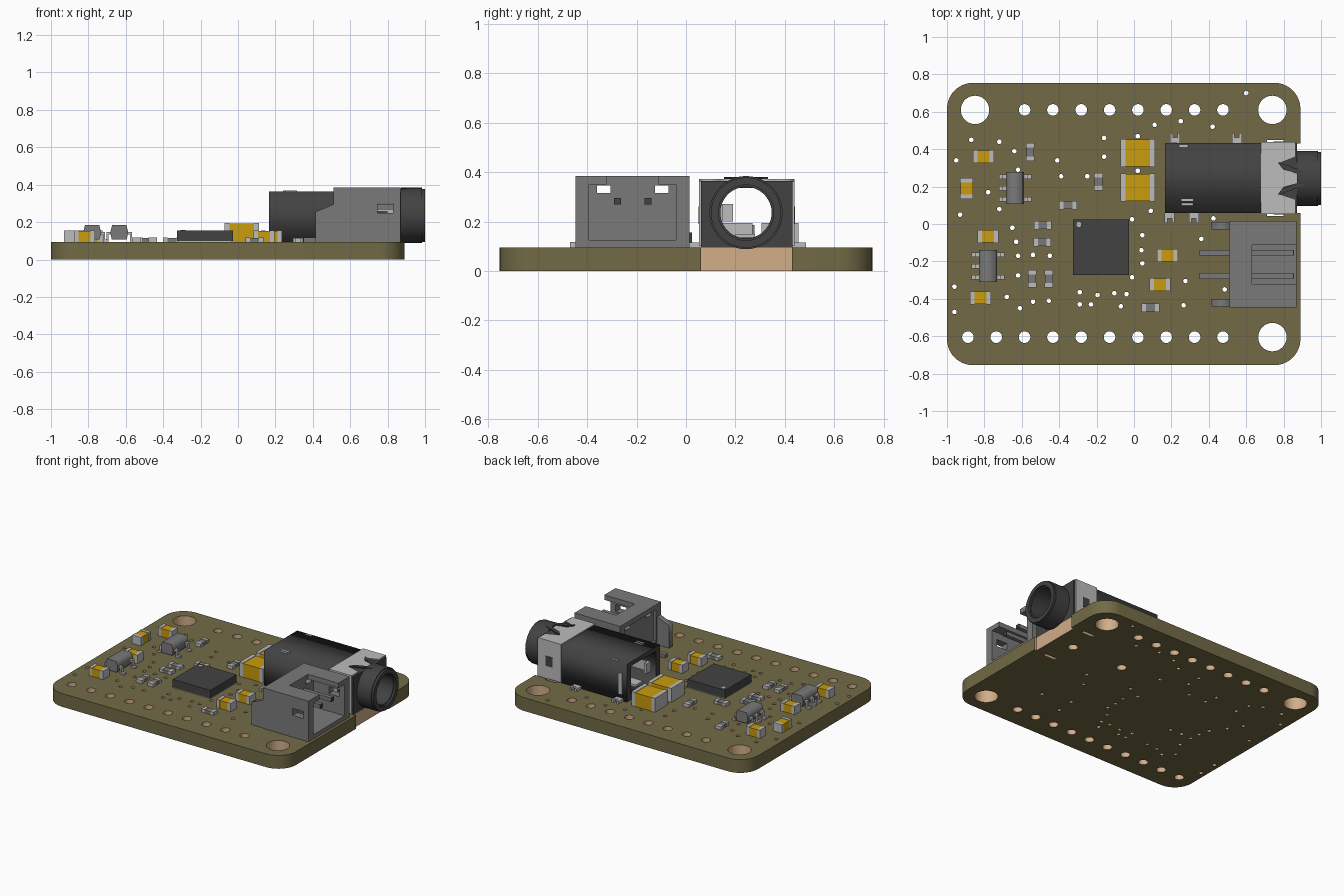
import bpy, bmesh, math
from mathutils import Matrix

if "Cube" in bpy.data.objects:
    bpy.data.objects.remove(bpy.data.objects["Cube"])


def material(name, rgb):
    m = bpy.data.materials.new(name)
    lin = [((c / 255 + 0.055) / 1.055) ** 2.4 for c in rgb]
    m.diffuse_color = (*lin, 1)
    m.use_nodes = True
    m.node_tree.nodes["Principled BSDF"].inputs["Base Color"].default_value = m.diffuse_color
    return m


OLIVE = material("olive board", (114, 106, 70))
TAN = material("bare cut edge", (210, 174, 138))
DARK = material("dark plastic", (66, 66, 67))
GREY = material("mid grey", (122, 122, 122))
LIGHT = material("light metal", (188, 188, 188))
GOLD = material("gold ceramic", (202, 156, 14))
T = 0.095  # board thickness


def boxes(name, mat, *specs):
    """One object from boxes given as x0, x1, y0, y1, z0, z1."""
    bm = bmesh.new()
    for x0, x1, y0, y1, z0, z1 in specs:
        m = Matrix.Translation(((x0 + x1) / 2, (y0 + y1) / 2, (z0 + z1) / 2))
        bmesh.ops.create_cube(bm, size=1, matrix=m @ Matrix.Diagonal((x1 - x0, y1 - y0, z1 - z0, 1)))
    me = bpy.data.meshes.new(name)
    bm.to_mesh(me)
    bm.free()
    ob = bpy.data.objects.new(name, me)
    bpy.context.collection.objects.link(ob)
    me.materials.append(mat)
    return ob


AXES = {
    'z': Matrix.Identity(4),
    'x': Matrix(((0, 0, 1, 0), (1, 0, 0, 0), (0, 1, 0, 0), (0, 0, 0, 1))),   # outline in (y, z)
    'y': Matrix(((1, 0, 0, 0), (0, 0, -1, 0), (0, 1, 0, 0), (0, 0, 0, 1))),  # outline in (x, z), depth -y
}


def extrude(name, mat, loops, a, b, axis='z', smooth=False):
    """Filled outline with holes, extruded from a to b along an axis."""
    cu = bpy.data.curves.new(name, 'CURVE')
    cu.dimensions, cu.fill_mode, cu.extrude = '2D', 'BOTH', (b - a) / 2
    for loop in loops:
        sp = cu.splines.new('POLY')
        sp.points.add(len(loop) - 1)
        for p, (u, v) in zip(sp.points, loop):
            p.co = (u, v, 0, 1)
        sp.use_cyclic_u = True
    ob = bpy.data.objects.new(name, cu)
    bpy.context.collection.objects.link(ob)
    bpy.ops.object.select_all(action='DESELECT')
    bpy.context.view_layer.objects.active = ob
    ob.select_set(True)
    bpy.ops.object.convert(target='MESH')
    ob = bpy.context.view_layer.objects.active
    bm = bmesh.new()
    bm.from_mesh(ob.data)
    bmesh.ops.remove_doubles(bm, verts=bm.verts, dist=1e-5)
    bm.transform(AXES[axis] @ Matrix.Translation((0, 0, (a + b) / 2)))
    bmesh.ops.recalc_face_normals(bm, faces=bm.faces)
    bm.to_mesh(ob.data)
    bm.free()
    ob.data.materials.clear()
    ob.data.materials.append(mat)
    if smooth:
        bpy.ops.object.shade_smooth_by_angle(angle=math.radians(30))
    return ob


def circle(x, y, r, n=24):
    return [(x + r * math.cos(2 * math.pi * i / n), y + r * math.sin(2 * math.pi * i / n)) for i in range(n)]


def rect(x0, x1, y0, y1):
    return [(x0, y0), (x1, y0), (x1, y1), (x0, y1)]


# --- Board: rounded outline with a notch on the right edge, and all holes
BX0, BX1, BY, R = -1.0, 0.89, 0.755, 0.14
outline = []
for cx, cy, start in ((BX1 - R, -BY + R, 270), (BX1 - R, BY - R, 0), (BX0 + R, BY - R, 90), (BX0 + R, -BY + R, 180)):
    for i in range(11):
        t = math.radians(start + 9 * i)
        outline.append((cx + R * math.cos(t), cy + R * math.sin(t)))
    if start == 270:
        outline += [(BX1, 0.06), (0.872, 0.06), (0.872, 0.43), (BX1, 0.43)]
holes = [circle(x, y, 0.076, 32) for x, y in ((-0.85, 0.61), (0.74, 0.61), (0.74, -0.605))]
holes += [circle(-0.585 + 0.1515 * i, 0.61, 0.031) for i in range(8)]
holes += [circle(-0.888 + 0.1515 * i, -0.605, 0.031) for i in range(10)]
holes += [circle(x, 0.243, 0.032) for x in (0.31, 0.72)]
holes += [rect(0.71, 0.80, y - 0.012, y + 0.012) for y in (0.055, 0.438)]
vias = [(-.87, .45), (-.72, .44), (-.95, .34), (-.64, .39), (-.41, .34), (-.16, .46), (-.16, .36), (.02, .47),
        (.11, .53), (.25, .55), (.42, .52), (.60, .70), (.02, .285), (-.93, .05), (-.78, .17), (-.72, .08),
        (-.62, .29), (-.39, .255), (-.25, .255), (.09, .07), (-.01, .025), (.045, -.06), (.04, -.14), (.045, -.21),
        (-.01, -.285), (.36, -.08), (.425, .03), (.275, -.305), (.485, -.35), (.265, -.435), (-.29, -.365),
        (-.29, -.43), (-.23, -.43), (-.195, -.38), (-.105, -.37), (-.04, -.375), (-.07, -.44), (-.68, -.39),
        (-.61, -.45), (-.54, -.415), (-.455, -.41), (-.62, -.275), (-.62, -.17), (-.54, -.165), (-.45, -.17),
        (-.63, -.095), (-.65, -.02), (-.96, -.335), (-.96, -.47)]
holes += [circle(x, y, 0.0125, 12) for x, y in vias]
board = extrude("circuit_board", OLIVE, [outline] + holes, 0, T, smooth=True)
board.data.materials.append(TAN)
for f in board.data.polygons:  # walls inside the outer outline are bare
    if abs(f.normal.z) < 0.5:
        qx = abs(f.center.x - (BX0 + BX1) / 2) - (BX1 - BX0) / 2 + R
        qy = abs(f.center.y) - BY + R
        d = math.hypot(max(qx, 0), max(qy, 0)) + min(max(qx, qy), 0) - R
        f.material_index = int(d < -0.005)

# --- Audio jack: hollow body open at the back, front wall with bore, barrel
JY, JZ = 0.243, 0.236
extrude("jack_body", DARK, [rect(0.06, 0.432, T, 0.365), rect(0.105, 0.387, 0.135, 0.335)], 0.165, 0.78, 'x')
extrude("jack_front_wall", DARK, [rect(0.06, 0.432, T, 0.365), circle(JY, JZ, 0.104, 48)], 0.78, 0.872, 'x', True)
extrude("jack_barrel", DARK, [circle(JY, JZ, 0.148, 64), circle(JY, JZ, 0.104, 64)], 0.872, 0.985, 'x', True)
extrude("jack_barrel_lip", DARK, [circle(JY, JZ, 0.142, 64), circle(JY, JZ, 0.112, 64)], 0.985, 1.0, 'x', True)
# metal clip over the top and down the sides, with a pointed spring tongue
extrude("jack_clip_top", LIGHT, [[(0.68, 0.055), (0.86, 0.055), (0.86, 0.13), (0.77, 0.16), (0.80, 0.20),
                                  (0.90, 0.225), (0.90, 0.265), (0.80, 0.29), (0.77, 0.325), (0.86, 0.36),
                                  (0.86, 0.437), (0.68, 0.437)]], 0.363, 0.373)
boxes("jack_clip_sides", LIGHT, *[(0.68, 0.86, y, y + 0.008, 0.1, 0.373) for y in (0.053, 0.431)])
boxes("jack_clip_windows", DARK, *[(0.745, 0.80, y, y + 0.004, 0.19, 0.26) for y in (0.050, 0.438)])
for s in (-1, 1):
    extrude("jack_tongue_edge", DARK, [[(0.77, JY + s * 0.09), (0.91, JY + s * 0.035), (0.91, JY + s * 0.01),
                                        (0.79, JY + s * 0.055)]], 0.373, 0.381)
# contacts inside and solder tabs outside
boxes("jack_contacts", LIGHT, (0.18, 0.42, 0.14, 0.15, 0.2, 0.27), (0.18, 0.20, 0.14, 0.19, 0.2, 0.27),
      (0.2, 0.6, 0.2, 0.28, 0.135, 0.15), (0.25, 0.6, 0.36, 0.387, 0.15, 0.25))
boxes("jack_slot_plates", LIGHT, (0.2, 0.23, 0.431, 0.435, 0.14, 0.29), (0.24, 0.29, 0.41, 0.425, 0.364, 0.368),
      (0.255, 0.315, 0.10, 0.112, 0.364, 0.368), (0.255, 0.315, 0.122, 0.134, 0.364, 0.368))
tabs = []
for x, y0, y1, s in ((0.22, 0.432, 0.462, 1), (0.55, 0.432, 0.462, 1), (0.19, 0.03, 0.06, -1), (0.32, 0.03, 0.06, -1)):
    tabs.append((x - 0.027, x + 0.027, y0, y1, T, 0.115))
    yo = y1 if s > 0 else y0 - 0.025
    tabs += [(x + a, x + a + 0.015, yo, yo + 0.025, T, 0.115) for a in (-0.027, 0.012)]
boxes("jack_solder_tabs", LIGHT, *tabs)

# --- Battery socket: shell open to the right and in the middle of the top
Y0, Y1 = -0.447, 0.015
CY = (Y0 + Y1) / 2
walls = [(0.51, 0.87, Y0, Y1, T, 0.125)]
for y0, y1 in ((Y0, Y0 + 0.055), (Y1 - 0.055, Y1)):
    walls += [(0.51, 0.87, y0, y1, 0.125, 0.25), (0.51, 0.745, y0, y1, 0.25, 0.3),
              (0.83, 0.87, y0, y1, 0.25, 0.3), (0.51, 0.87, y0, y1, 0.3, 0.35)]
walls += [(0.51, 0.63, Y0, Y1, 0.35, 0.385), (0.63, 0.87, Y0, CY - 0.105, 0.35, 0.385),
          (0.63, 0.87, CY + 0.105, Y1, 0.35, 0.385)]
boxes("socket_shell", GREY, *walls)
extrude("socket_back_wall", GREY, [rect(Y0 + 0.055, Y1 - 0.055, 0.125, 0.35), rect(CY - 0.145, CY - 0.09, 0.315, 0.345),
                                   rect(CY + 0.09, CY + 0.145, 0.315, 0.345)], 0.53, 0.625, 'x')
for y in (Y0 + 0.005, Y1 - 0.045):
    extrude("socket_ear", GREY, [[(0.415, T), (0.51, T), (0.51, 0.295), (0.415, 0.255)]], -y - 0.04, -y, 'y')
pins, caps = [], []
for y in (CY - 0.062, CY + 0.062):
    pins += [(0.35, 0.51, y - 0.015, y + 0.015, T, 0.118), (0.625, 0.85, y - 0.014, y + 0.014, 0.268, 0.296)]
    caps.append((0.85, 0.855, y - 0.014, y + 0.014, 0.268, 0.296))
boxes("socket_pins", GREY, *pins)
boxes("socket_pin_tips", DARK, *caps)

# --- Main chip with a pad skirt and a corner dot
boxes("main_chip", DARK, (-0.325, -0.028, -0.272, 0.024, 0.1, 0.155))
boxes("main_chip_pads", LIGHT, (-0.322, -0.031, -0.269, 0.021, T, 0.1))
extrude("main_chip_dot", LIGHT, [circle(-0.295, -0.003, 0.013, 16)], 0.155, 0.157)

# --- Small five-legged chips
for x, y in ((-0.635, 0.192), (-0.78, -0.225)):
    prof = [(-0.04, 0.108), (0.04, 0.108), (0.048, 0.145), (0.038, 0.185), (-0.038, 0.185), (-0.048, 0.145)]
    extrude("small_chip", GREY, [[(x + u, v) for u, v in prof]], -y - 0.086, -y + 0.086, 'y')
    legs = []
    for s, dy in ((-1, -0.06), (-1, 0), (-1, 0.06), (1, -0.06), (1, 0.06)):
        for a, b, z0, z1 in ((0.045, 0.066, 0.135, 0.148), (0.058, 0.068, T, 0.148), (0.06, 0.088, T, 0.106)):
            legs.append((x + min(s * a, s * b), x + max(s * a, s * b), y + dy - 0.012, y + dy + 0.012, z0, z1))
    boxes("small_chip_legs", LIGHT, *legs)


# --- Chip capacitors and resistors: coloured middle with metal end caps
def chip_part(name, mat, x, y, length, width, top, cap, upright=False):
    def spec(a, b, w, z):
        return (x - w, x + w, y + a, y + b, T, z) if upright else (x + a, x + b, y - w, y + w, T, z)
    h, w = length / 2, width / 2
    boxes(name, mat, spec(-h + cap, h - cap, w - 0.002, top - 0.003))
    boxes(name + "_ends", LIGHT, spec(-h, -h + cap, w, top), spec(h - cap, h, w, top))


for y in (0.38, 0.195):
    chip_part("large_capacitor", GOLD, 0.02, y, 0.186, 0.15, 0.195, 0.028)
for x, y, up in ((-0.805, 0.36, 0), (-0.78, -0.066, 0), (-0.82, -0.395, 0), (0.178, -0.168, 0),
                 (0.138, -0.324, 0), (-0.895, 0.19, 1)):
    chip_part("capacitor", GOLD, x, y, 0.112, 0.07, 0.155, 0.024, up)
for x, y, up in ((-0.555, 0.385, 1), (-0.19, 0.225, 1), (-0.545, -0.292, 1), (-0.455, -0.292, 1),
                 (-0.353, 0.1, 0), (-0.487, -0.006, 0), (-0.49, -0.097, 0), (0.088, -0.447, 0)):
    chip_part("resistor", GREY, x, y, 0.094, 0.046, 0.118, 0.024, up)
